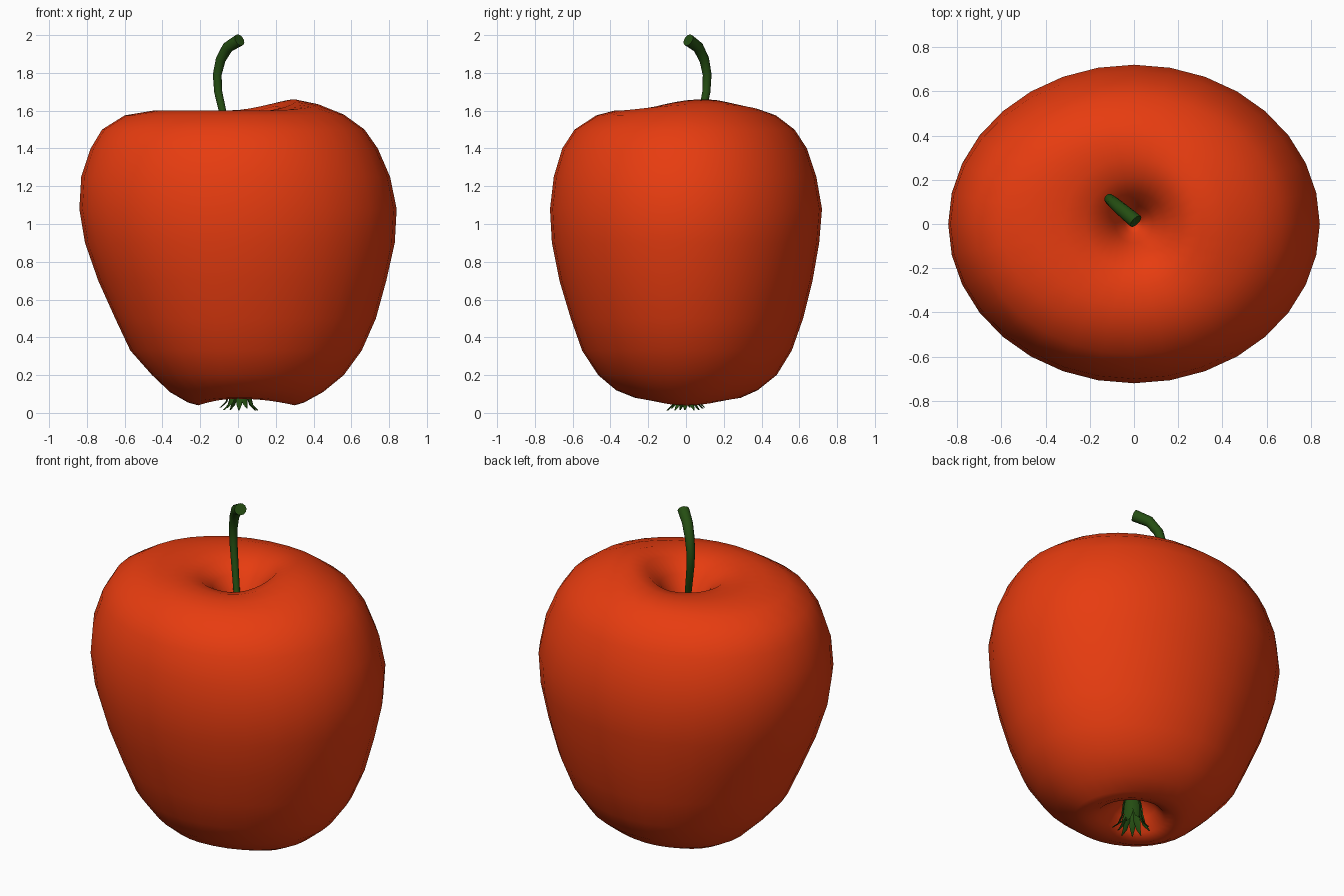
import bpy, bmesh, math, random
from mathutils import Vector

if "Cube" in bpy.data.objects:
    bpy.data.objects.remove(bpy.data.objects["Cube"])

random.seed(4)
SEG = 32


def material(name, rgb):
    m = bpy.data.materials.new(name)
    m.diffuse_color = (*rgb, 1)
    m.use_nodes = True
    m.node_tree.nodes["Principled BSDF"].inputs["Base Color"].default_value = m.diffuse_color
    return m


RED = material("apple red", (0.80, 0.045, 0.005))
GREEN = material("stem green", (0.018, 0.075, 0.006))


def make_object(name, bm, mat, angle=60):
    bmesh.ops.recalc_face_normals(bm, faces=bm.faces)
    mesh = bpy.data.meshes.new(name)
    bm.to_mesh(mesh)
    bm.free()
    mesh.materials.append(mat)
    ob = bpy.data.objects.new(name, mesh)
    bpy.context.collection.objects.link(ob)
    bpy.ops.object.select_all(action='DESELECT')
    ob.select_set(True)
    bpy.context.view_layer.objects.active = ob
    bpy.ops.object.shade_smooth_by_angle(angle=math.radians(angle))
    return ob


def bridge(bm, rings):
    for a, b in zip(rings, rings[1:]):
        n = len(a)
        for i in range(n):
            bm.faces.new((a[i], a[(i + 1) % n], b[(i + 1) % n], b[i]))


# Apple body: height, reach to right / left / back / front, uneven rim lift
PROFILE = [
    (1.36, .04, .04, .04, .04, 0),
    (1.44, .085, .085, .085, .085, 0),
    (1.52, .14, .14, .14, .14, .015),
    (1.575, .22, .22, .21, .21, .05),
    (1.597, .31, .32, .30, .29, .063),
    (1.60, .43, .45, .39, .38, .035),
    (1.575, .56, .60, .475, .475, .005),
    (1.50, .67, .72, .575, .59, 0),
    (1.40, .74, .78, .64, .655, 0),
    (1.25, .805, .83, .69, .70, 0),
    (1.08, .84, .84, .72, .72, 0),
    (0.90, .83, .81, .705, .71, 0),
    (0.70, .785, .74, .67, .67, 0),
    (0.50, .73, .65, .62, .61, 0),
    (0.33, .655, .57, .56, .55, 0),
    (0.20, .56, .455, .48, .465, 0),
    (0.11, .45, .36, .38, .37, .01),
    (0.055, .35, .265, .29, .27, .025),
    (0.04, .30, .21, .23, .21, .035),
    (0.075, .22, .16, .17, .16, .02),
    (0.15, .13, .12, .12, .12, 0),
    (0.21, .07, .07, .07, .07, 0),
]
bm = bmesh.new()
rings = []
for z, right, left, back, front, lift in PROFILE:
    ring = []
    for i in range(SEG):
        t = math.tau * i / SEG
        c, s = math.cos(t), math.sin(t)
        # top rim rises to the right, bottom rim arches at front and back
        w = max(0, math.cos(t - 0.3)) ** 2 if z > 1 else s * s
        ring.append(bm.verts.new((c * (right if c > 0 else left),
                                  s * (back if s > 0 else front), z + lift * w)))
    rings.append(ring)
bridge(bm, rings)
for ring, z in ((rings[0], 1.33), (rings[-1], 0.235)):
    tip = bm.verts.new((0, 0, z))
    for i in range(SEG):
        bm.faces.new((ring[i], ring[(i + 1) % SEG], tip))
make_object("apple_body", bm, RED, 80)

# Stem: tapered tube along a bent path
PATH = [(0, 0, 1.30, .016), (-.04, .045, 1.45, .018), (-.08, .085, 1.59, .02),
        (-.105, .108, 1.70, .022), (-.11, .112, 1.79, .024), (-.092, .097, 1.87, .027),
        (-.055, .065, 1.935, .03), (.008, .012, 1.974, .033)]
bm = bmesh.new()
rings = []
pts = [Vector(p[:3]) for p in PATH]
side = Vector((1, 1, 0)).normalized()
for k, p in enumerate(pts):
    d = (pts[min(k + 1, len(pts) - 1)] - pts[max(k - 1, 0)]).normalized()
    up = d.cross(side).normalized()
    r = PATH[k][3]
    rings.append([bm.verts.new(p + r * (math.cos(a) * side + math.sin(a) * up))
                  for a in (math.tau * i / 12 for i in range(12))])
bridge(bm, rings)
bm.faces.new(rings[0])
bm.faces.new(rings[-1])
make_object("stem", bm, GREEN, 50)

# Calyx: dried leaflets hanging from the bottom hollow, tips curling outward
bm = bmesh.new()
COUNT = 11
for i in range(COUNT):
    t = math.tau * (i + random.uniform(-.2, .2)) / COUNT
    out = Vector((math.cos(t), math.sin(t), 0))
    across = Vector((-out.y, out.x, 0))
    drop = random.uniform(0, .02)
    flare = random.uniform(.8, 1.1)
    rows = []
    for r, z, w in ((.03, .235, .012), (.045, .16, .02), (.052, .09, .021),
                    (.07, .04, .014), (.10, .012, .003)):
        c = out * r * flare + Vector((.01, 0, z + (drop if z < .1 else 0)))
        rows.append([bm.verts.new(c - across * w), bm.verts.new(c + out * .006),
                     bm.verts.new(c + across * w), bm.verts.new(c - out * .004)])
    bridge(bm, rows)
    bm.faces.new(rows[0])
    bm.faces.new(rows[-1])
make_object("calyx_leaves", bm, GREEN, 40)
